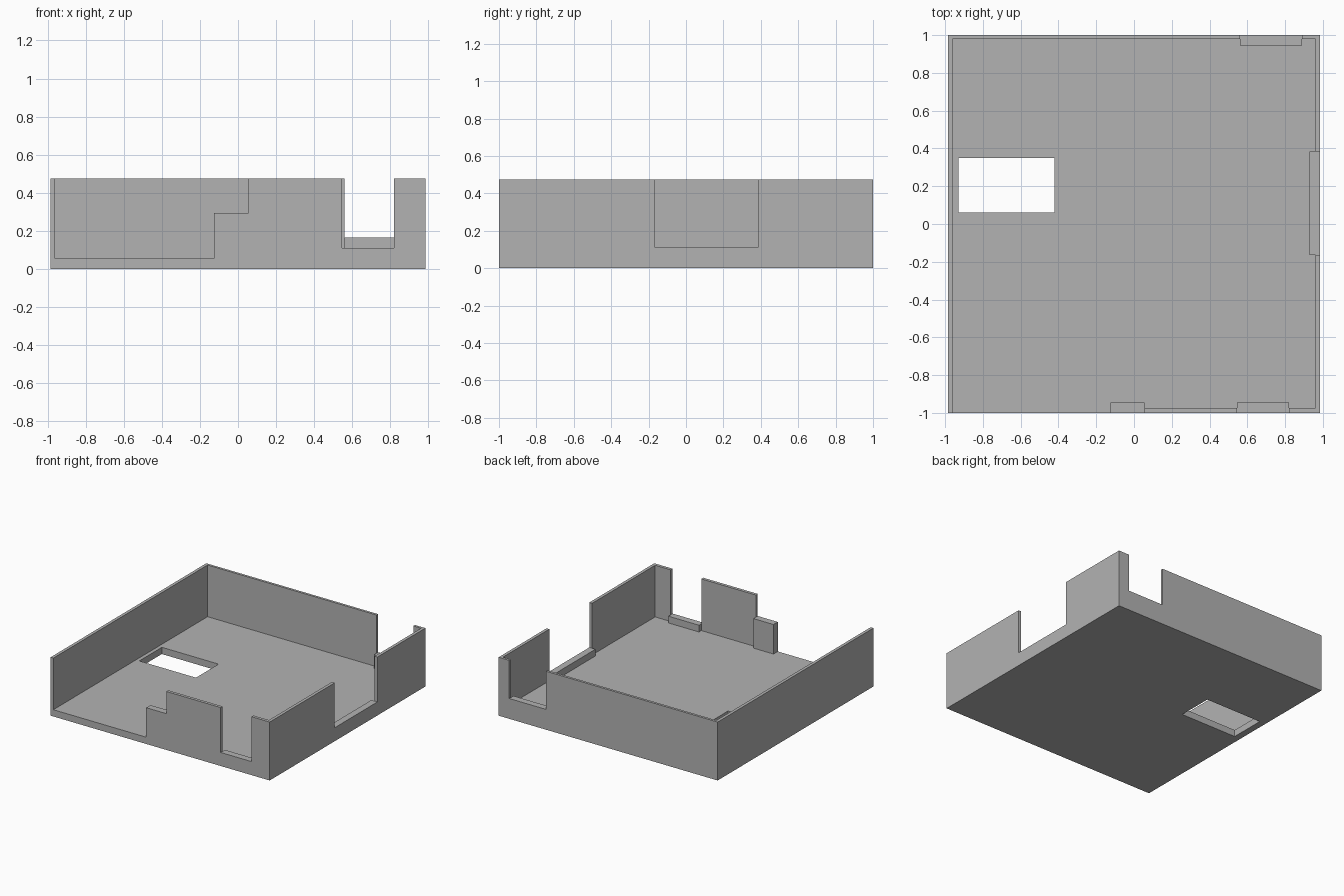
import bpy
import bmesh
from mathutils import Vector

cube = bpy.data.objects.get("Cube")
if cube:
    bpy.data.objects.remove(cube, do_unlink=True)

# Overall sizes
W, D, H = 0.985, 1.0, 0.475
FLOOR = 0.055
IN_L, IN_R, IN_F, IN_B = -0.96, 0.96, -0.975, 0.98
OVER = 0.1

grey = bpy.data.materials.new("plain grey")
grey.use_nodes = True
colour = (0.45, 0.45, 0.45, 1)
grey.diffuse_color = colour
grey.node_tree.nodes["Principled BSDF"].inputs["Base Color"].default_value = colour


def box(name, x, y, z):
    """Axis-aligned box from three (low, high) ranges."""
    bm = bmesh.new()
    bmesh.ops.create_cube(bm, size=1)
    for v in bm.verts:
        v.co = Vector(r[0] if c < 0 else r[1] for c, r in zip(v.co, (x, y, z)))
    mesh = bpy.data.meshes.new(name)
    bm.to_mesh(mesh)
    bm.free()
    mesh.materials.append(grey)
    obj = bpy.data.objects.new(name, mesh)
    bpy.context.collection.objects.link(obj)
    return obj


def combine(target, tool, operation):
    """Apply a boolean and discard the tool."""
    mod = target.modifiers.new("boolean", 'BOOLEAN')
    mod.operation, mod.object, mod.solver = operation, tool, 'EXACT'
    bpy.context.view_layer.objects.active = target
    bpy.ops.object.modifier_apply(modifier=mod.name)
    bpy.data.objects.remove(tool, do_unlink=True)


# Open tray: floor and four thin walls
tray = box("tray", (-W, W), (-D, D), (0, H))
combine(tray, box("cavity", (IN_L, IN_R), (IN_F, IN_B), (FLOOR, H + OVER)), 'DIFFERENCE')

# Openings through the walls
front_y = (-D - OVER, IN_F + 0.01)
back_y = (IN_B - 0.01, D + OVER)
right_x = (IN_R - 0.01, W + OVER)
openings = [
    ("front_gap", (IN_L, -0.125), front_y, FLOOR),
    ("front_step", (-0.13, 0.055), front_y, 0.295),
    ("front_notch", (0.545, 0.82), front_y, 0.11),
    ("back_notch", (0.56, 0.89), back_y, 0.165),
    ("side_notch", right_x, (-0.165, 0.385), 0.11),
]
for name, x, y, z in openings:
    combine(tray, box(name, x, y, (z, H + OVER)), 'DIFFERENCE')

# Rectangular hole in the floor
combine(tray, box("floor_hole", (-0.93, -0.42), (0.06, 0.35), (-OVER, FLOOR + OVER)), 'DIFFERENCE')

# Thickened ledges inside the openings
ledges = [
    ("front_step_ledge", (-0.125, 0.055), (-D, -0.945), 0.295),
    ("front_notch_ledge", (0.545, 0.82), (-D, -0.945), 0.11),
    ("back_notch_ledge", (0.56, 0.89), (0.945, D), 0.165),
    ("side_notch_ledge", (0.93, W), (-0.165, 0.385), 0.11),
]
for name, x, y, z in ledges:
    combine(tray, box(name, x, y, (0, z)), 'UNION')
